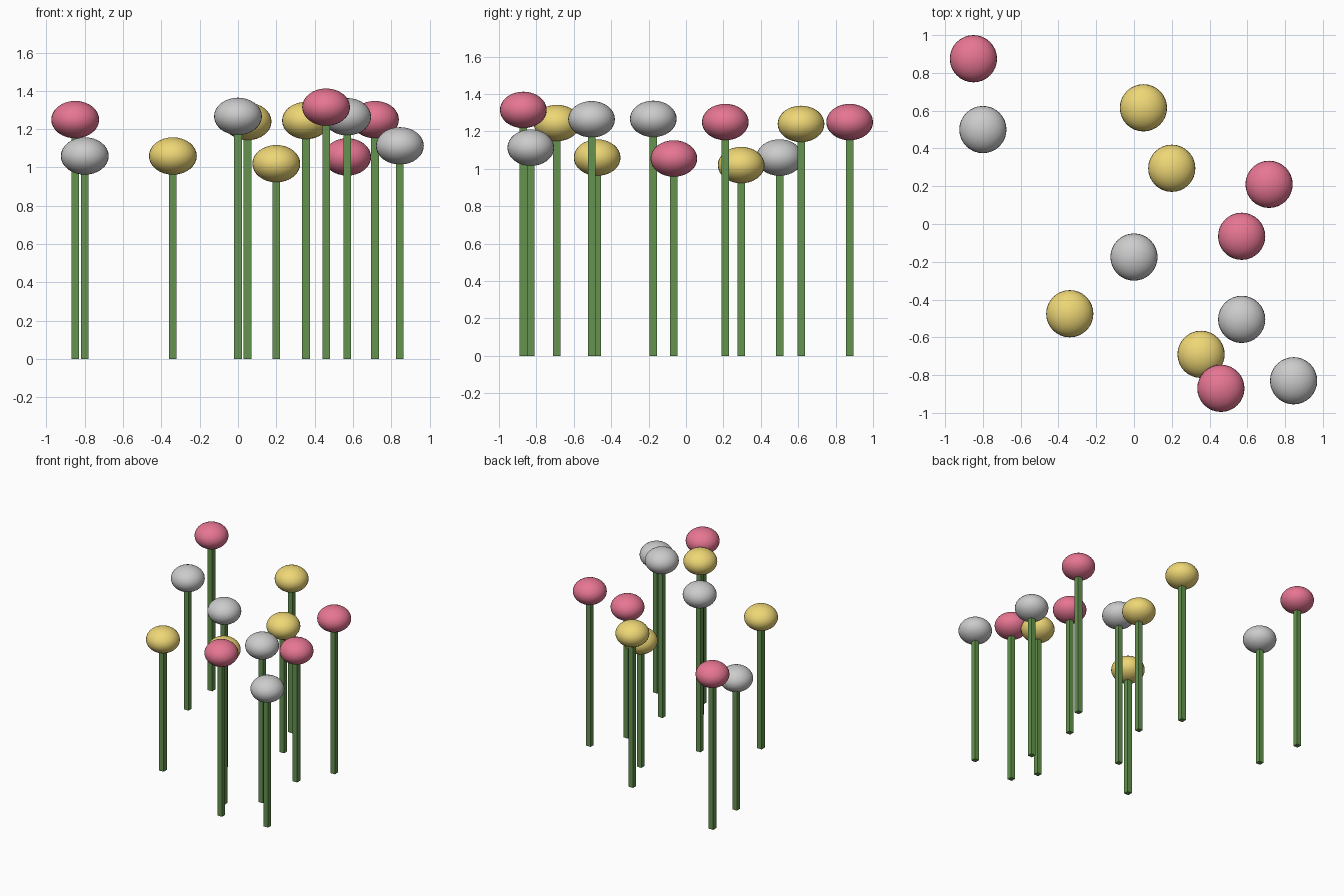
import bpy

if "Cube" in bpy.data.objects:
    bpy.data.objects.remove(bpy.data.objects["Cube"])

STEM_W = 0.04      # square stem width
HEAD_R = 0.125     # flower head radius
HEAD_H = 0.0975    # flower head half height


def material(name, rgb):
    m = bpy.data.materials.new(name)
    m.diffuse_color = (*rgb, 1.0)
    m.use_nodes = True
    m.node_tree.nodes["Principled BSDF"].inputs["Base Color"].default_value = m.diffuse_color
    return m


GREEN = material("stem_green", (0.13, 0.29, 0.08))
PINK = material("petal_pink", (0.80, 0.18, 0.29))
YELLOW = material("petal_yellow", (0.86, 0.68, 0.18))
GREY = None

# x, y, height of head centre, colour
flowers = [
    (-0.85, 0.875, 1.25, PINK),
    (-0.80, 0.50, 1.06, GREY),
    (0.05, 0.615, 1.24, YELLOW),
    (0.20, 0.295, 1.02, YELLOW),
    (0.715, 0.21, 1.25, PINK),
    (0.57, -0.065, 1.055, PINK),
    (0.0, -0.175, 1.267, GREY),
    (-0.34, -0.475, 1.06, YELLOW),
    (0.57, -0.505, 1.265, GREY),
    (0.355, -0.69, 1.245, YELLOW),
    (0.46, -0.87, 1.315, PINK),
    (0.845, -0.83, 1.113, GREY),
]


def flower(i, x, y, z, mat):
    # Square stem, from the ground into the head
    bpy.ops.mesh.primitive_cube_add(size=1, location=(x, y, z / 2))
    stem = bpy.context.object
    stem.name = f"stem_{i}"
    stem.scale = (STEM_W, STEM_W, z)
    stem.data.materials.append(GREEN)

    # Flattened round head
    bpy.ops.mesh.primitive_uv_sphere_add(segments=32, ring_count=16, radius=1,
                                         location=(x, y, z))
    head = bpy.context.object
    head.name = f"flower_head_{i}"
    head.scale = (HEAD_R, HEAD_R, HEAD_H)
    bpy.ops.object.shade_smooth()
    if mat:
        head.data.materials.append(mat)


for i, (x, y, z, mat) in enumerate(flowers, 1):
    flower(i, x, y, z, mat)
